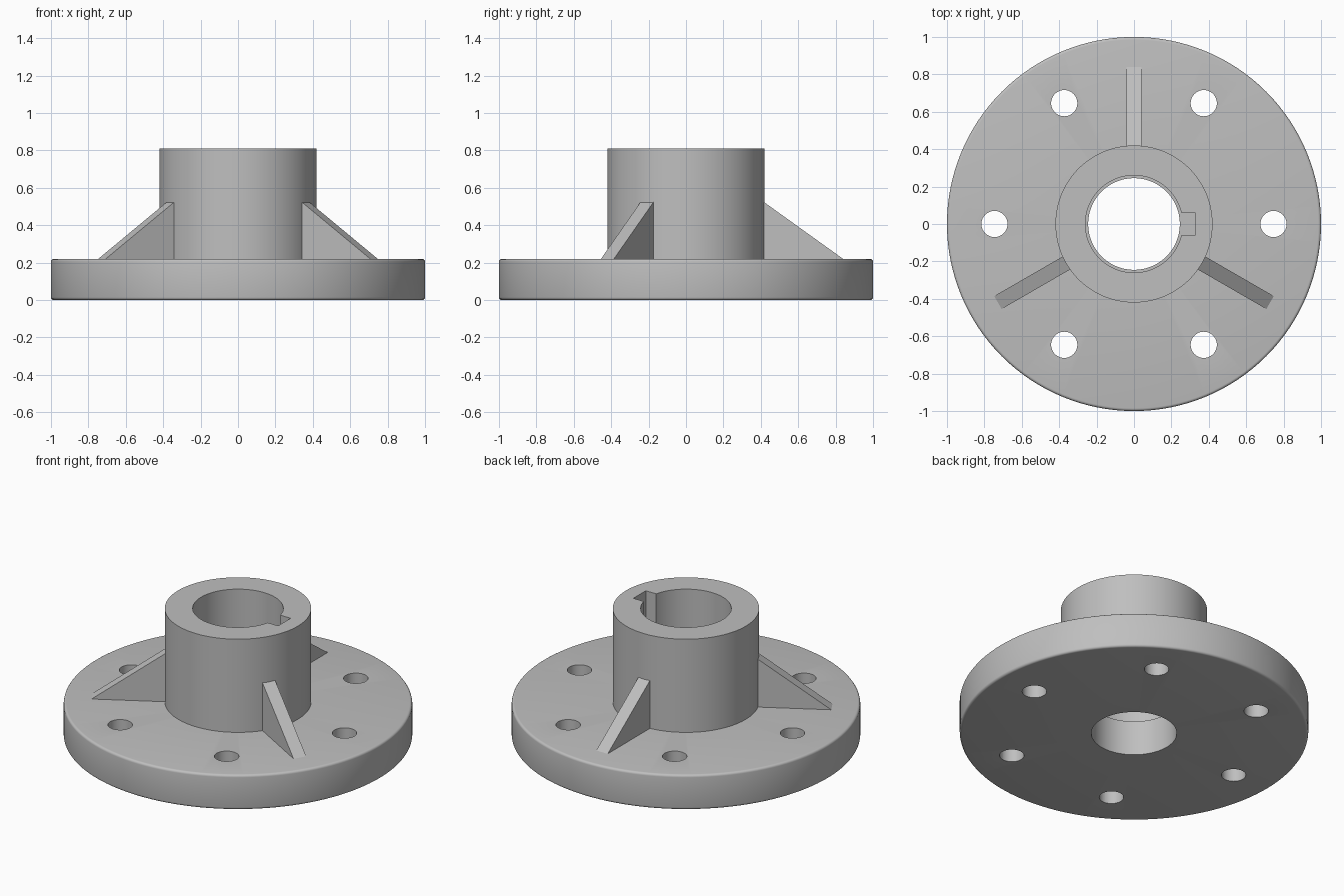
import bpy, bmesh
from math import sin, cos, pi, radians
from mathutils import Matrix, Vector

cube = bpy.data.objects.get("Cube")
if cube:
    bpy.data.objects.remove(cube, do_unlink=True)

FLANGE_TOP, HUB_TOP = 0.22, 0.81
HUB_R, HUB_BORE, FLANGE_BORE = 0.42, 0.26, 0.245

steel = bpy.data.materials.new("grey steel")
GREY = (0.52, 0.52, 0.52, 1)
steel.use_nodes = True
steel.diffuse_color = GREY
steel.node_tree.nodes["Principled BSDF"].inputs["Base Color"].default_value = GREY


def make_object(name, bm):
    bmesh.ops.recalc_face_normals(bm, faces=bm.faces)
    mesh = bpy.data.meshes.new(name)
    bm.to_mesh(mesh)
    bm.free()
    mesh.materials.append(steel)
    obj = bpy.data.objects.new(name, mesh)
    bpy.context.collection.objects.link(obj)
    return obj


def activate(obj):
    bpy.ops.object.select_all(action='DESELECT')
    obj.select_set(True)
    bpy.context.view_layer.objects.active = obj


def lathe(name, profile, steps=128):
    """Revolve a closed (radius, z) outline around the z axis."""
    bm = bmesh.new()
    verts = [bm.verts.new((r, 0, z)) for r, z in profile]
    edges = [bm.edges.new((v, verts[i - 1])) for i, v in enumerate(verts)]
    bmesh.ops.spin(bm, geom=verts + edges, cent=(0, 0, 0), axis=(0, 0, 1),
                   angle=2 * pi, steps=steps)
    bmesh.ops.remove_doubles(bm, verts=bm.verts, dist=1e-4)
    return make_object(name, bm)


def cut(target, cutter):
    """Subtract the cutter from the target and discard it."""
    cutter.hide_render = True
    activate(target)
    mod = target.modifiers.new("cut", 'BOOLEAN')
    mod.operation = 'DIFFERENCE'
    mod.solver = 'EXACT'
    mod.object = cutter
    bpy.ops.object.modifier_apply(modifier=mod.name)
    bpy.data.objects.remove(cutter, do_unlink=True)


def smooth(obj):
    activate(obj)
    bpy.ops.object.shade_smooth_by_angle(angle=radians(30))


# Flange disc with small rounded outer edges
fillet = 0.015
arc = [i * pi / 8 for i in range(5)]
lower = [(1 - fillet + fillet * sin(a), fillet - fillet * cos(a)) for a in arc]
upper = [(r, FLANGE_TOP - z) for r, z in reversed(lower)]
flange = lathe("flange", [(FLANGE_BORE, 0)] + lower + upper + [(FLANGE_BORE, FLANGE_TOP)])

# Six bolt holes
bm = bmesh.new()
for i in range(6):
    a = i * pi / 3
    bmesh.ops.create_cone(bm, cap_ends=True, segments=48, radius1=0.07, radius2=0.07,
                          depth=1, matrix=Matrix.Translation((0.746 * cos(a), 0.746 * sin(a), 0)))
cut(flange, make_object("bolt_hole_cutter", bm))
smooth(flange)

# Hub tube with a keyway on the +x side of its bore
hub = lathe("hub", [(HUB_BORE, FLANGE_TOP), (HUB_R, FLANGE_TOP),
                    (HUB_R, HUB_TOP), (HUB_BORE, HUB_TOP)])
bm = bmesh.new()
bmesh.ops.create_cube(bm, size=1, matrix=Matrix.Translation((0.2225, 0, 0.5))
                      @ Matrix.Diagonal((0.205, 0.125, 2, 1)))
cut(hub, make_object("keyway_cutter", bm))
smooth(hub)

# Three triangular stiffening ribs, their inner ends sunk into the hub
for name, angle in (("back_rib", 90), ("right_rib", 210), ("left_rib", 330)):
    bm = bmesh.new()
    outline = [(0.4, FLANGE_TOP), (0.84, FLANGE_TOP), (0.415, 0.525), (0.4, 0.525)]
    face = bm.faces.new([bm.verts.new((x, -0.04, z)) for x, z in outline])
    side = bmesh.ops.extrude_face_region(bm, geom=[face])
    bmesh.ops.translate(bm, vec=Vector((0, 0.08, 0)),
                        verts=[g for g in side["geom"] if isinstance(g, bmesh.types.BMVert)])
    bmesh.ops.rotate(bm, verts=bm.verts, cent=(0, 0, 0),
                     matrix=Matrix.Rotation(radians(angle), 3, 'Z'))
    make_object(name, bm)
